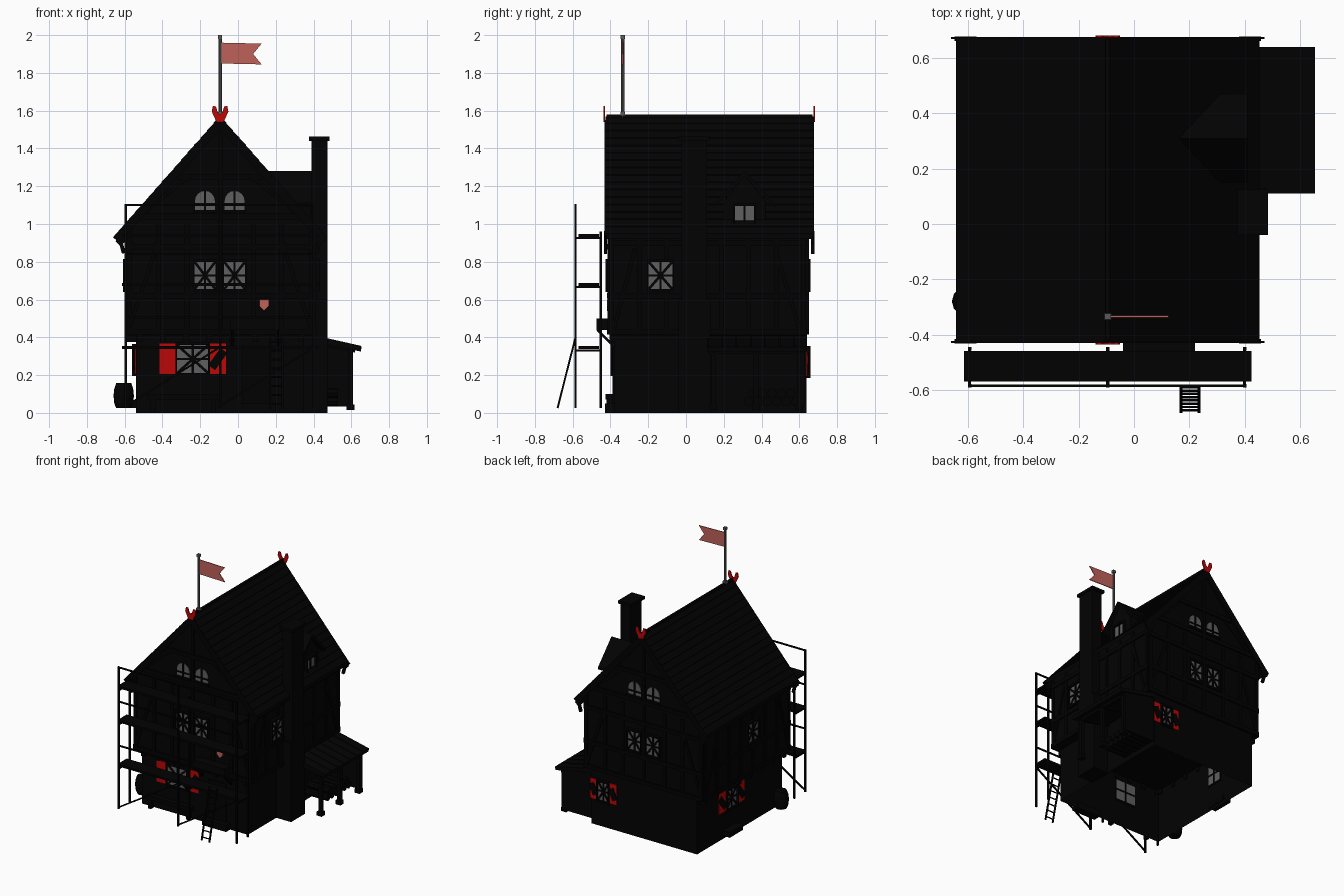
import bpy, bmesh, math
from mathutils import Vector

old = bpy.data.objects.get("Cube")
if old:
    bpy.data.objects.remove(old)


def material(name, r, g, b):
    m = bpy.data.materials.new(name)
    m.use_nodes = True
    m.diffuse_color = (r, g, b, 1)
    bsdf = m.node_tree.nodes["Principled BSDF"]
    bsdf.inputs["Base Color"].default_value = (r, g, b, 1)
    bsdf.inputs["Roughness"].default_value = 0.9
    return m


WALL = material("dark wall", .0006, .0006, .0006)
WOOD = material("dark timber", .0004, .0004, .0004)
ROOF = material("dark shingle", .0007, .0007, .0007)
RED = material("red paint", .5, .002, .002)
PINK = material("faded red cloth", .52, .12, .1)
GLASS = material("grey glass", .115, .115, .115)
METAL = material("grey metal", .1, .1, .1)


def finish(name, bm, mat):
    bmesh.ops.recalc_face_normals(bm, faces=bm.faces)
    me = bpy.data.meshes.new(name)
    bm.to_mesh(me)
    bm.free()
    me.materials.append(mat)
    ob = bpy.data.objects.new(name, me)
    bpy.context.collection.objects.link(ob)
    return ob


def prism(name, low, high, mat, open_bottom=False):
    # solid between two matching outlines
    bm = bmesh.new()
    a = [bm.verts.new(p) for p in low]
    b = [bm.verts.new(p) for p in high]
    if not open_bottom:
        bm.faces.new(a[::-1])
    bm.faces.new(b)
    for i in range(len(a)):
        j = (i + 1) % len(a)
        bm.faces.new((a[i], a[j], b[j], b[i]))
    return finish(name, bm, mat)


def box(name, x0, x1, y0, y1, z0, z1, mat, open_bottom=False):
    ring = [(x0, y0), (x1, y0), (x1, y1), (x0, y1)]
    return prism(name, [(x, y, z0) for x, y in ring], [(x, y, z1) for x, y in ring], mat, open_bottom)


def beam(name, p, q, r, mat, sides=4):
    # straight bar between two points
    p, q = Vector(p), Vector(q)
    bm = bmesh.new()
    bmesh.ops.create_cone(bm, cap_ends=True, segments=sides, radius1=r, radius2=r, depth=(q - p).length)
    if sides == 4:
        bmesh.ops.rotate(bm, verts=bm.verts, matrix=Vector((1, 1, 0)).to_track_quat('X', 'Z').to_matrix())
    ob = finish(name, bm, mat)
    ob.location = (p + q) / 2
    ob.rotation_euler = (q - p).to_track_quat('Z', 'Y').to_euler()
    return ob


def plate(name, side, pos, pts, n0, n1, mat):
    # flat outline on a wall, from depth n0 to n1 outwards
    def at(u, z, n):
        return {"front": (u, pos - n, z), "back": (u, pos + n, z),
                "right": (pos + n, u, z), "left": (pos - n, u, z)}[side]
    return prism(name, [at(u, z, n0) for u, z in pts], [at(u, z, n1) for u, z in pts], mat)


def rect(u0, u1, z0, z1):
    return [(u0, z0), (u1, z0), (u1, z1), (u0, z1)]


def strip(u0, z0, u1, z1, w):
    d = Vector((u1 - u0, z1 - z0)).normalized() * w / 2
    return [(u0 + d.y, z0 - d.x), (u1 + d.y, z1 - d.x), (u1 - d.y, z1 + d.x), (u0 - d.y, z0 + d.x)]


def window(side, pos, u, z0, w, h, arched=False, shutter=0, braced=(1,), lattice=True):
    h2 = w / 2
    pts = rect(u - h2, u + h2, z0, z0 + h)
    if arched:
        pts = pts[:2] + [(u + h2 * math.cos(t * math.pi / 8), z0 + h - h2 + h2 * math.sin(t * math.pi / 8)) for t in range(9)]
    plate("window_pane", side, pos, pts, -.004, .004, GLASS)
    plate("window_mullion", side, pos, rect(u - .006, u + .006, z0, z0 + h), -.008, .01, WOOD)
    zm = z0 + h * (.3 if arched else .5)
    if lattice or arched:
        plate("window_transom", side, pos, rect(u - h2, u + h2, zm - .005, zm + .005), -.008, .01, WOOD)
    if lattice:
        for s in (-1, 1):
            plate("window_lattice", side, pos, strip(u - h2, zm - s * h / 2, u + h2, zm + s * h / 2, .014), .004, .009, WOOD)
    plate("window_sill", side, pos, rect(u - h2 - .008, u + h2 + .008, z0 - .015, z0), -.004, .02, WOOD)
    if not arched:
        plate("window_lintel", side, pos, rect(u - h2 - .008, u + h2 + .008, z0 + h, z0 + h + .015), -.004, .02, WOOD)
        for s in (-1, 1):
            e = u + s * (h2 + .004)
            plate("window_jamb", side, pos, rect(e - .004, e + .004, z0, z0 + h), -.004, .02, WOOD)
    if shutter:
        for s in (-1, 1):
            c, r = u + s * (h2 + .008 + shutter / 2), shutter / 2
            plate("shutter", side, pos, rect(c - r, c + r, z0 - .005, z0 + h + .008), .001, .005, RED)
            if s in braced:
                plate("shutter_brace", side, pos, strip(c - r + .01, z0 + .03, c + r - .01, z0 + h - .03, .045), .005, .012, WOOD)


# Shells: open-bottomed ground floor and overhanging upper storeys
CX, FRONT, BACK = -.095, -.405, .64
LEFT, RIGHT = -.59, .405
box("ground_floor", -.54, .35, -.38, .638, 0, .42, WALL, True)
gable = [(LEFT, .41), (RIGHT, .41), (RIGHT, .97), (CX, 1.53), (LEFT, .97)]
prism("upper_floors", [(x, FRONT, z) for x, z in gable], [(x, BACK, z) for x, z in gable], WALL)

# Roof: a slab each side covered in overlapping shingle courses
HALF, RIDGE, EAVE, ROWS = .55, 1.57, .945, 16
for s in (-1, 1):
    outline = [(CX, RIDGE), (CX + s * HALF, EAVE), (CX + s * HALF, EAVE - .025), (CX, RIDGE - .04)]
    prism("roof_slab", [(x, -.42, z) for x, z in outline], [(x, .67, z) for x, z in outline], ROOF)
    for i in range(ROWS):
        a, b = i / ROWS, (i + 1) / ROWS
        za, zb = RIDGE + (EAVE - RIDGE) * a, RIDGE + (EAVE - RIDGE) * b
        xa, xb = CX + s * HALF * a, CX + s * HALF * b
        row = [(xa, za), (xb, zb + .005), (xb, zb - .004), (xa, za - .01)]
        prism("shingle_row", [(x, -.425, z) for x, z in row], [(x, .675, z) for x, z in row], ROOF)
    # Barge boards with curled tails at the eaves
    for side, pos in (("front", -.427), ("back", .673)):
        plate("barge_board", side, pos, strip(CX, 1.535, CX + s * .55, .915, .045), -.004, .004, WOOD)
        plate("barge_tail", side, pos, strip(CX + s * .49, .95, CX + s * .54, .895, .04), -.01, .006, WOOD)
        plate("barge_curl", side, pos, strip(CX + s * .525, .9, CX + s * .51, .845, .02), -.01, .006, WOOD)
        horn = [(0, 1.54), (.02, 1.542), (.044, 1.595), (.038, 1.625), (.022, 1.622), (.012, 1.59), (0, 1.58)]
        plate("ridge_horn", side, pos, [(CX + s * u, z) for u, z in horn], .002, .009, RED)
beam("ridge_cap", (CX, -.42, 1.57), (CX, .67, 1.57), .012, ROOF)

# Timber framing on the gable fronts
for side, pos in (("front", FRONT), ("back", BACK)):
    for z, u0, u1 in ((.43, LEFT, RIGHT), (.62, LEFT, RIGHT), (.88, LEFT, RIGHT), (1.04, -.54, .35), (1.25, -.34, .15)):
        plate("cross_rail", side, pos, rect(u0, u1, z - .015, z + .015), 0, .012, WOOD)
    for u in (-.577, -.42, -.27, .08, .23, .39):
        plate("stud", side, pos, rect(u - .012, u + .012, .42, 1.0), 0, .01, WOOD)
    plate("king_post", side, pos, rect(CX - .012, CX + .012, .42, 1.5), 0, .01, WOOD)
    for s in (-1, 1):
        plate("brace", side, pos, strip(CX + s * .48, .45, CX + s * .34, .87, .02), 0, .008, WOOD)
        plate("brace", side, pos, strip(CX + s * .4, 1.06, CX + s * .18, 1.24, .02), 0, .008, WOOD)
    for u in (-.175, -.018):
        window(side, pos, u, .655, .11, .145)
        window(side, pos, u, 1.075, .105, .1, arched=True, lattice=False)

# Timber framing on the long walls
for side, pos in (("left", LEFT), ("right", RIGHT)):
    for z in (.43, .62, .9):
        plate("cross_rail", side, pos, rect(FRONT, BACK, z - .015, z + .015), 0, .01, WOOD)
    for i in range(8):
        u = FRONT + .012 + i * .145
        plate("stud", side, pos, rect(u - .012, u + .012, .42, .95), 0, .008, WOOD)
    plate("brace", side, pos, strip(-.38, .45, -.27, .87, .02), 0, .008, WOOD)
    plate("brace", side, pos, strip(.6, .45, .47, .87, .02), 0, .008, WOOD)
window("left", LEFT, .05, .655, .13, .145)
window("right", RIGHT + .007, -.135, .655, .125, .145)
window("front", -.38, -.24, .21, .165, .15, shutter=.085)
window("left", -.54, .23, .21, .12, .14, shutter=.085, braced=(-1, 1))
window("back", .638, .245, .2, .09, .14, shutter=.058, braced=(-1, 1))

# Joist ends under the overhang
for i in range(8):
    x = -.52 + i * .122
    box("joist_end", x - .015, x + .015, FRONT, -.37, .375, .415, WOOD)
    y = -.35 + i * .135
    box("joist_end", LEFT, -.53, y - .015, y + .015, .375, .415, WOOD)

# Door, canopy, shield and steps
plate("door", "front", -.38, rect(.02, .17, .05, .34), 0, .01, WOOD)
box("door_canopy", -.04, .22, -.475, -.37, .44, .5, ROOF)
for x in (-.03, .21):
    beam("canopy_bracket", (x, -.47, .44), (x, -.38, .35), .01, WOOD)
plate("shield", "front", FRONT, [(.113, .6), (.163, .6), (.163, .565), (.138, .54), (.113, .565)], 0, .013, PINK)
box("lower_step", 0, .2, -.43, -.37, 0, .05, WALL)
box("bench", -.48, -.1, -.425, -.385, .07, .1, WOOD)
for x in (-.45, -.13):
    box("bench_leg", x - .012, x + .012, -.42, -.39, 0, .07, WOOD)
box("side_trough", -.6, -.535, .17, .33, .025, .065, WOOD)

# Chimney
box("chimney", .39, .475, -.025, .11, 0, 1.44, WALL)
box("chimney_base", .34, .475, -.04, .13, 0, .6, WALL)
box("chimney_cap", .375, .484, -.04, .125, 1.44, 1.462, WALL)

# Dormer
wall = [(.2, .96), (.42, .96), (.42, 1.12), (.31, 1.26), (.2, 1.12)]
prism("dormer", [(.12, y, z) for y, z in wall], [(.385, y, z) for y, z in wall], WALL)
for s in (-1, 1):
    slope = [(.31, 1.28), (.31 + s * .16, 1.11), (.31 + s * .16, 1.09), (.31, 1.255)]
    prism("dormer_roof", [(.14, y, z) for y, z in slope], [(.41, y, z) for y, z in slope], ROOF)
window("right", .387, .31, 1.0, .1, .095, lattice=False)

# Open lean-to shed: planked roof on posts, back wall and a stack of logs
lean = [(.34, .42), (.655, .35), (.65, .325), (.34, .385)]
prism("shed_roof", [(x, .11, z) for x, z in lean], [(x, .64, z) for x, z in lean], ROOF)
for i in range(7):
    y = .115 + i * .076
    beam("shed_batten", (.35, y, .418), (.65, y, .351), .006, ROOF)
plate("shed_back_wall", "back", .61, [(.34, .035), (.605, .035), (.605, .34), (.34, .39)], 0, .02, WALL)
box("shed_plate", .585, .61, .12, .63, .315, .345, WOOD)
for y in (.145, .37, .6):
    box("shed_post", .585, .61, y - .013, y + .013, .02, .34, WOOD)
    box("shed_foot", .575, .617, y - .02, y + .02, .015, .045, WOOD)
    beam("shed_rafter", (.35, y, .38), (.62, y, .328), .012, WOOD)
for row in range(2):
    for i in range(6 - row):
        y = .33 + i * .05 + row * .025
        beam("log", (.35, y, .06 + row * .045), (.53, y, .06 + row * .045), .025, WOOD, 8)

# Scaffold
for x in (-.595, CX, .4):
    beam("outer_upright", (x, -.585, .025), (x, -.585, 1.105), .009, WOOD)
    beam("inner_upright", (x, -.452, .025), (x, -.452, .96), .009, WOOD)
for z in (.345, .68, .94):
    box("scaffold_deck", -.615, .425, -.57, -.46, z - .008, z + .008, WOOD)
    for x in (-.595, CX, .4):
        beam("deck_bearer", (x, -.59, z - .014), (x, -.45, z - .014), .008, WOOD)
    beam("guard_rail", (-.6, -.585, z + .16), (.405, -.585, z + .16), .007, WOOD)
for x in (-.595, CX):
    beam("scaffold_brace", (x, -.585, .035), (x + .495, -.585, .345), .007, WOOD)

# Ladder
for x in (.17, .235):
    beam("ladder_rail", (x, -.68, .025), (x, -.585, .4), .007, WOOD)
for i in range(8):
    t = (i + .5) / 8
    beam("ladder_rung", (.17, -.68 + .095 * t, .025 + .375 * t), (.235, -.68 + .095 * t, .025 + .375 * t), .005, WOOD, 6)

# Barrel
bm = bmesh.new()
rings = [(.04, .025), (.05, .05), (.054, .09), (.05, .128), (.04, .157)]
loops = [[bm.verts.new((-.605 + r * math.cos(k * math.pi / 6), -.28 + r * math.sin(k * math.pi / 6), z))
          for k in range(12)] for r, z in rings]
for a, b in zip(loops, loops[1:]):
    for k in range(12):
        bm.faces.new((a[k], a[k - 1], b[k - 1], b[k]))
bm.faces.new(loops[0])
bm.faces.new(loops[-1])
finish("barrel", bm, WOOD)

# Flag and pole
beam("flag_pole", (CX, -.335, 1.56), (CX, -.335, 1.985), .009, METAL, 8)
box("pole_knob", CX - .011, CX + .011, -.346, -.324, 1.98, 2.0, METAL)
box("pole_foot", CX - .013, CX + .013, -.348, -.322, 1.575, 1.592, METAL)
plate("flag", "front", -.335, [(CX, 1.85), (.125, 1.845), (.08, 1.9), (.125, 1.955), (CX, 1.96)], -.003, .003, PINK)
